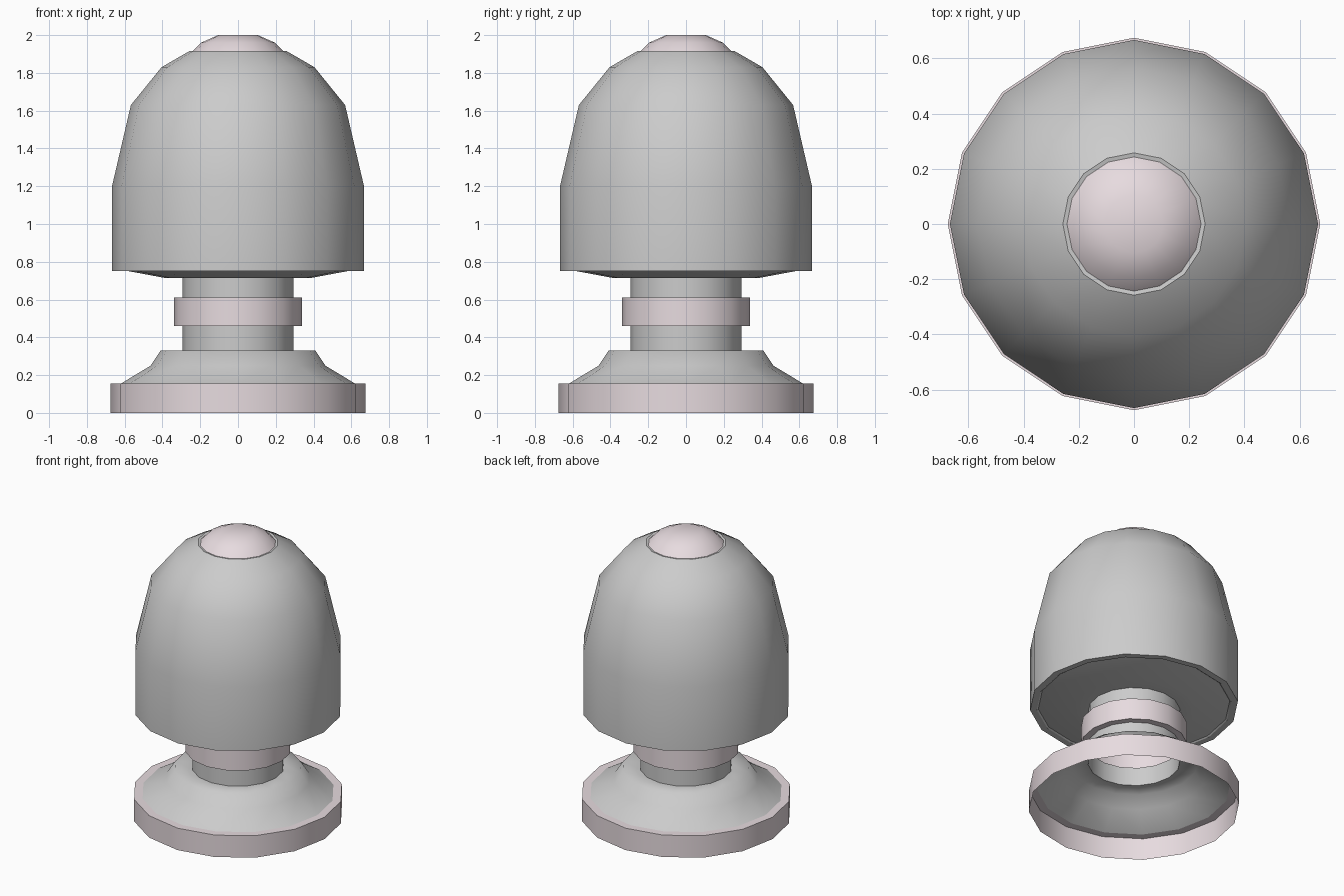
import bpy, bmesh
from math import radians, cos, sin, tau

if "Cube" in bpy.data.objects:
    bpy.data.objects.remove(bpy.data.objects["Cube"])

SIDES = 16

pink = bpy.data.materials.new("pale_pink")
pink.diffuse_color = (0.80, 0.71, 0.74, 1)
pink.use_nodes = True
pink.node_tree.nodes["Principled BSDF"].inputs["Base Color"].default_value = pink.diffuse_color


def lathe(name, profile, material=None, angle=35):
    """Revolve (radius, z) points, listed bottom to top, into an open shell."""
    bm = bmesh.new()
    rings = []
    for r, z in profile:
        if r == 0:
            rings.append([bm.verts.new((0, 0, z))] * SIDES)
        else:
            rings.append([bm.verts.new((r * cos(tau * k / SIDES), r * sin(tau * k / SIDES), z))
                          for k in range(SIDES)])
    for low, high in zip(rings, rings[1:]):
        for k in range(SIDES):
            n = (k + 1) % SIDES
            corners = dict.fromkeys((low[k], low[n], high[n], high[k]))
            bm.faces.new(list(corners))
    mesh = bpy.data.meshes.new(name)
    bm.to_mesh(mesh)
    bm.free()
    obj = bpy.data.objects.new(name, mesh)
    bpy.context.collection.objects.link(obj)
    if material:
        mesh.materials.append(material)
    bpy.ops.object.select_all(action='DESELECT')
    obj.select_set(True)
    bpy.context.view_layer.objects.active = obj
    bpy.ops.object.shade_smooth_by_angle(angle=radians(angle))
    return obj


# Hollow foot: rim band and flared skirt leading into the lower neck
lathe("base_rim", [(0.675, 0), (0.675, 0.155), (0.62, 0.155)], pink)
lathe("base_flare", [(0.62, 0.155), (0.463, 0.25), (0.41, 0.33), (0.295, 0.33), (0.295, 0.46)], angle=62)

# Collar around the neck
lathe("neck_collar", [(0.295, 0.46), (0.34, 0.46), (0.34, 0.61), (0.295, 0.61)], pink)

# Upper neck and the slightly conical underside of the body
lathe("upper_neck", [(0.295, 0.61), (0.295, 0.715)])
lathe("body_underside", [(0.295, 0.715), (0.39, 0.715), (0.615, 0.757), (0.625, 0.75), (0.667, 0.75)])

# Domed body
lathe("body_dome", [(0.667, 0.75), (0.667, 1.20), (0.567, 1.63), (0.405, 1.83),
                    (0.258, 1.915), (0.243, 1.912)])

# Top button
lathe("top_button", [(0.243, 1.912), (0.195, 1.96), (0.105, 2.0), (0, 2.0)], pink)
